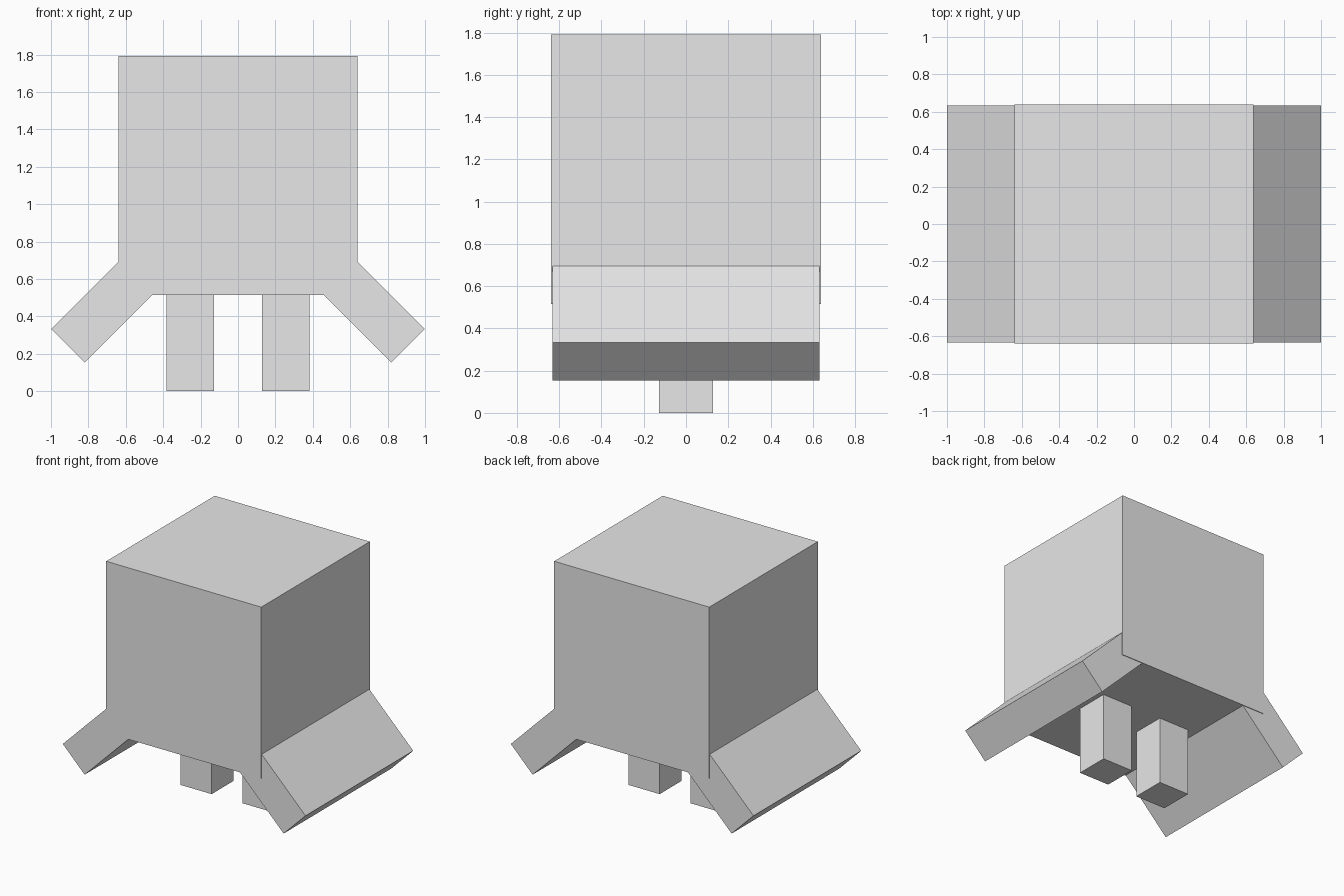
import bpy
import math
from mathutils import Matrix, Vector

cube = bpy.data.objects.get("Cube")
if cube:
    bpy.data.objects.remove(cube, do_unlink=True)

# Single plain grey material
GREY = (0.8, 0.8, 0.8, 1.0)
grey = bpy.data.materials.new("plain_grey")
grey.diffuse_color = GREY
grey.use_nodes = True
for node in grey.node_tree.nodes:
    if node.type == "BSDF_PRINCIPLED":
        node.inputs["Base Color"].default_value = GREY


def box(name, size, center, tilt=0.0):
    """Flat-shaded box of a given size, tilted about the y axis."""
    bpy.ops.mesh.primitive_cube_add(size=1)
    ob = bpy.context.object
    ob.name = ob.data.name = name
    ob.data.transform(Matrix.Diagonal((*size, 1.0)))
    ob.location = center
    ob.rotation_euler.y = tilt
    ob.data.materials.append(grey)
    return ob


BODY = 1.276      # edge of the cubic body
BOTTOM = 0.515    # underside of the body
LIMB = 0.255      # thickness of arms and legs
ARM_LENGTH = 0.64

# Body
box("body", (BODY, BODY, BODY), (0, 0, BOTTOM + BODY / 2))

for name, side in (("left", 1), ("right", -1)):
    # Leg, pushed slightly into the body
    leg_height = BOTTOM + 0.02
    box(name + "_leg", (LIMB, LIMB, leg_height),
        (side * 0.255, 0, leg_height / 2))

    # Broad arm slanting outward and down at 45 degrees, rooted in the body
    tip = Vector((side * 0.909, 0, 0.243))
    inward = Vector((-side, 0, 1)).normalized()
    box(name + "_arm", (ARM_LENGTH, 1.266, LIMB),
        tip + inward * ARM_LENGTH / 2, side * math.radians(45))
